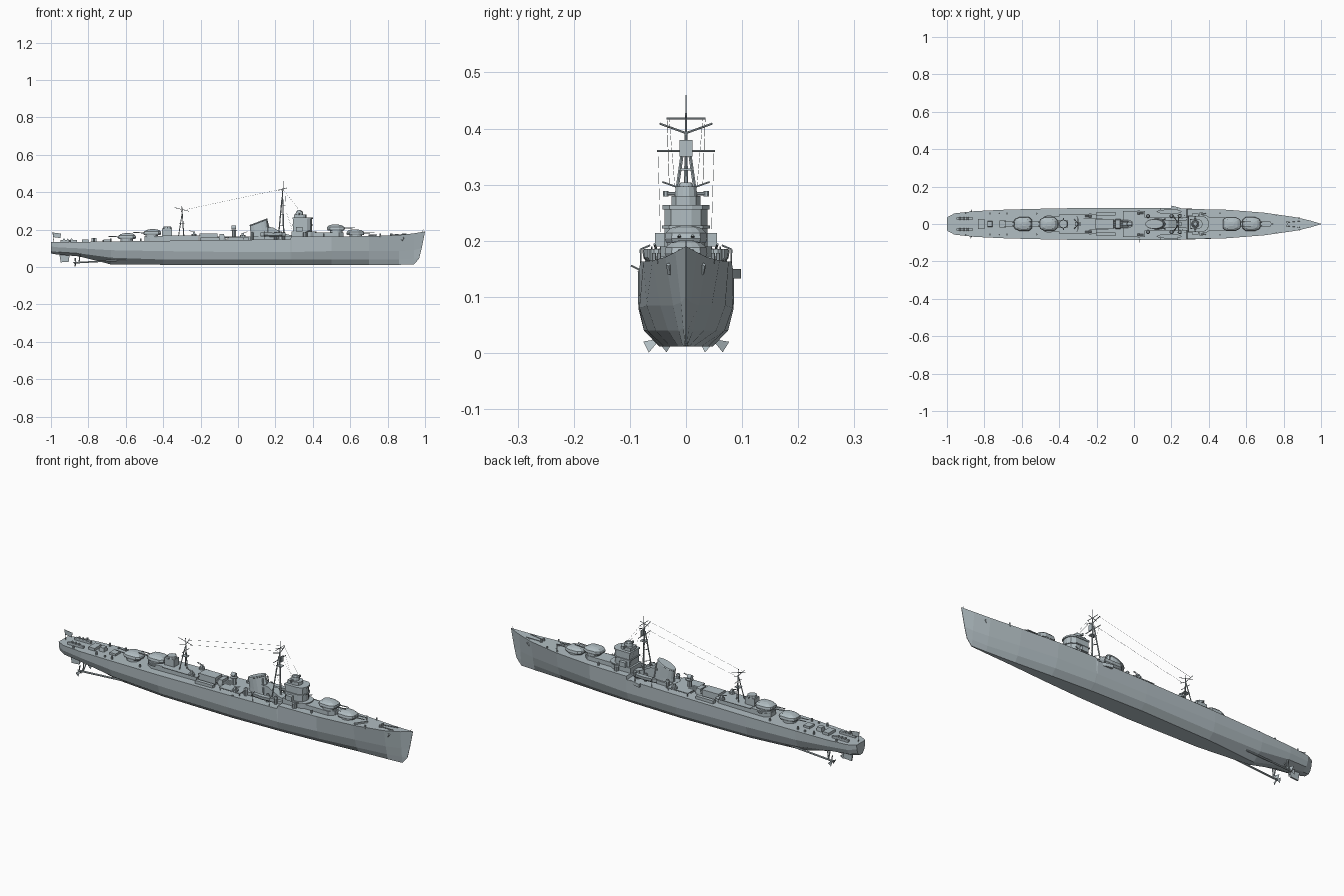
import bpy, bmesh, math
from mathutils import Vector

def material(name, col):
    m = bpy.data.materials.new(name)
    m.diffuse_color = (*col, 1)
    return m

GREY = material("ship_grey", (0.44, 0.51, 0.54))
parts = {}

def bm_of(name):
    return parts.setdefault(name, bmesh.new())

def loft(name, rings):
    """Skin a list of equal-length closed rings and cap both ends."""
    bm = bm_of(name)
    vs = [[bm.verts.new(p) for p in r] for r in rings]
    n = len(vs[0])
    for a, b in zip(vs, vs[1:]):
        for i in range(n):
            j = (i + 1) % n
            bm.faces.new((a[i], a[j], b[j], b[i]))
    bm.faces.new(vs[0][::-1])
    bm.faces.new(vs[-1])

def prism(name, pts, z0, z1, s=1.0):
    """Plan-view polygon raised from z0 to z1, top scaled by s."""
    cx = sum(p[0] for p in pts) / len(pts)
    cy = sum(p[1] for p in pts) / len(pts)
    loft(name, [[(x, y, z0) for x, y in pts],
                [(cx + (x - cx) * s, cy + (y - cy) * s, z1) for x, y in pts]])

def box(name, x0, x1, y0, y1, z0, z1, s=1.0):
    prism(name, [(x0, y0), (x1, y0), (x1, y1), (x0, y1)], z0, z1, s)

def oval(cx, cy, a, b, n=12):
    return [(cx + a * math.cos(2 * math.pi * (i + .5) / n),
             cy + b * math.sin(2 * math.pi * (i + .5) / n)) for i in range(n)]

def cyl(name, x, y, z0, z1, r, s=1.0, n=12):
    prism(name, oval(x, y, r, r, n), z0, z1, s)

def rod(name, p, q, r, n=6, r2=None):
    p, q = Vector(p), Vector(q)
    rot = (q - p).to_track_quat('Z', 'Y')
    loft(name, [[c + rot @ Vector((x, y, 0)) for x, y in oval(0, 0, k, k, n)]
                for c, k in ((p, r), (q, r if r2 is None else r2))])

def side(name, prof, w):
    """Side-view (x, z) profile spread to half width w."""
    loft(name, [[(x, -w, z) for x, z in prof], [(x, w, z) for x, z in prof]])

# hull: x, then half width and height of deck edge, side, bilge, bottom
stations = [
    (-1.0, .035, .133, .034, .11, .025, .085, .012, .072),
    (-.96, .057, .133, .055, .105, .045, .08, .02, .066),
    (-.85, .069, .134, .067, .10, .055, .073, .02, .057),
    (-.68, .077, .137, .076, .09, .06, .05, .015, .014),
    (-.4, .084, .14, .083, .085, .07, .04, .04, .012),
    (0, .086, .145, .085, .08, .075, .04, .048, .012),
    (.28, .084, .148, .083, .08, .069, .04, .04, .012),
    (.285, .081, .163, .083, .08, .069, .04, .04, .012),
    (.5, .076, .163, .07, .085, .054, .04, .028, .012),
    (.7, .06, .165, .046, .085, .032, .04, .014, .012),
    (.86, .037, .171, .023, .085, .013, .04, .006, .012),
    (.94, .019, .18, .009, .09, .005, .045, .002, .013)]
rings = []
for x, *c in stations:
    half = [(x, c[i], c[i + 1]) for i in (0, 2, 4, 6)]
    rings.append(half + [(a, -b, d) for a, b, d in half[::-1]])
stem = [(1.0, .001, .19), (.982, .001, .1), (.968, .001, .045), (.945, .001, .018)]
rings.append(stem + [(a, -b, d) for a, b, d in stem[::-1]])
loft("hull", rings)

# gun turrets: x, base height, facing
def turret(name, x, z, d):
    cyl(name + "_base", x, 0, z - .012, z + .006, .034, n=16)
    plan = [(-.05, .022), (-.035, .036), (.015, .038), (.042, .026), (.046, .012)]
    plan = plan + [(a, -b) for a, b in plan[::-1]]
    loft(name + "_house", [[(x + d * a * s + d * o, b * s, z + h) for a, b in plan]
         for s, h, o in ((.92, .004, 0), (1, .012, 0), (.95, .022, 0), (.7, .031, -.003), (.3, .035, -.004))])
    for y in (-.012, .012):
        rod(name + "_guns", (x + d * .035, y, z + .015), (x + d * .1, y, z + .018), .0032, 8, .002)

for name, x, z, d in (("turret_a", .63, .166, 1), ("turret_b", .525, .192, 1),
                      ("turret_c", -.46, .167, -1), ("turret_d", -.595, .146, -1)):
    turret(name, x, z, d)

# forward deckhouse under the raised turret
prism("forward_deckhouse", [(.4, -.036), (.54, -.036), (.565, -.015), (.565, .015),
                            (.54, .036), (.4, .036)], .16, .185)
# bridge: stacked blocks with a rounded front
def bridge_plan(x0, x1, w):
    return [(x0, -w), (x1 - w * .7, -w), (x1 - w * .2, -w * .7), (x1, -w * .25),
            (x1, w * .25), (x1 - w * .2, w * .7), (x1 - w * .7, w), (x0, w)]
prism("bridge_base", bridge_plan(.285, .42, .045), .16, .19)
prism("bridge_tower", bridge_plan(.295, .395, .038), .19, .258)
prism("bridge_walkway", bridge_plan(.29, .4, .043), .222, .227)
prism("bridge_roof", bridge_plan(.292, .4, .042), .256, .264)
prism("bridge_top", bridge_plan(.3, .365, .026), .264, .28)
cyl("director", .328, 0, .278, .297, .021, .9)
cyl("director_cap", .328, 0, .297, .304, .014, .7)
rod("rangefinder", (.328, -.04, .284), (.328, .04, .284), .0035, 8)
for s in (-1, 1):
    cyl("rangefinder_ends", .328, s * .036, .279, .289, .005, n=8)
    box("bridge_wings", .31, .345, s * .045 - .01, s * .045 + .01, .19, .214)
    cyl("bridge_guns_tub", .36, s * .053, .163, .185, .012, n=10)
    rod("bridge_guns", (.36, s * .053, .185), (.385, s * .056, .194), .0022)

# funnel with slanted top and forward uptake
loft("funnel", [[(x, y, z0 + k * (x - .11)) for x, y in oval(cx, 0, a, b, 16)]
     for cx, a, b, z0, k in ((.125, .06, .03, .145, 0), (.122, .056, .028, .18, 0),
                             (.11, .048, .025, .236, .38), (.11, .05, .027, .238, .38),
                             (.109, .048, .025, .243, .38))])
side("uptake", [(.14, .145), (.285, .145), (.285, .17), (.25, .178), (.185, .212), (.15, .215)], .022)
box("funnel_house", .05, .285, -.036, .036, .143, .163)
for s in (-1, 1):
    rod("steam_pipes", (.165, s * .027, .16), (.155, s * .02, .245), .003)
    for x in (.075, .2, .245):
        cyl("ventilators", x, s * .043, .145, .178, .008, n=8)
        cyl("ventilators", x, s * .043, .178, .186, .011, .6, 8)

# boats on davits
for s in (-1, 1):
    loft("boats", [[(x, s * .066 + w * c, .172 + h * .011 + abs(x - .19) * .04) for c, h in
         ((-1, 1), (1, 1), (.8, -.3), (.0, -1), (-.8, -.3))]
         for x, w in ((.12, .001), (.14, .009), (.19, .012), (.235, .01), (.255, .002))])
    for x in (.14, .235):
        rod("davits", (x, s * .08, .145), (x, s * .081, .185), .0016)
        rod("davits", (x, s * .081, .185), (x, s * .064, .192), .0016)
# side platform and boom
prism("side_platform", [(.2, .08), (.26, .08), (.235, .09), (.2, .098)], .133, .15)
rod("side_boom", (.03, -.08, .147), (.03, -.098, .156), .0015)

# foremast
top = (.238, 0, .395)
rod("foremast", (.245, 0, .15), top, .0045, 8, .003)
for s in (-1, 1):
    rod("foremast", (.215, s * .036, .15), (.236, s * .004, .375), .0032, 6)
    rod("foremast", (.222, s * .026, .22), (.243, 0, .22), .0018)
    rod("foremast_yards", (.24, 0, .392), (.235, s * .047, .409), .0018)
    rod("foremast", (.226, s * .018, .28), (.241, 0, .28), .0018)
rod("topmast", (.238, 0, .37), (.243, 0, .46), .0025, 6, .001)
rod("foremast_yards", (.237, -.052, .36), (.237, .052, .36), .0018)
rod("foremast_yards", (.24, -.035, .418), (.24, .035, .418), .0016)
rod("foremast_yards", (.215, 0, .41), (.262, 0, .423), .0015)
box("foremast_lookout", .225, .255, -.011, .011, .325, .329)
box("radar", .25, .253, -.012, .012, .35, .38)

# light gun platforms amidships
def light_gun(x, y, z, d):
    cyl("light_gun_tubs", x, y, z, z + .008, .015, n=10)
    box("light_guns", x - .007, x + .007, y - .006, y + .006, z + .008, z + .021, .7)
    for o in (-.003, .003):
        rod("light_guns", (x, y + o, z + .018), (x + d * .026, y + o, z + .027), .0014)

box("gun_platform", -.06, .06, -.07, .07, .158, .162)
box("gun_platform_house", -.05, .05, -.03, .03, .143, .158)
for s in (-1, 1):
    light_gun(.025, s * .058, .162, 1)
    light_gun(-.235, s * .042, .168, -1)
    for x in (-.055, .055):
        rod("gun_platform_posts", (x, s * .066, .143), (x, s * .066, .159), .0015)
# searchlight tower
cyl("searchlight_tower", -.022, 0, .158, .197, .011, n=8)
cyl("searchlight_platform", -.022, 0, .195, .199, .018)
rod("searchlight", (-.034, 0, .211), (-.012, 0, .211), .011, 12)

# torpedo mount and reload house
cyl("torpedo_mount", -.085, 0, .143, .153, .025)
for i in range(4):
    y = (i - 1.5) * .0115
    rod("torpedo_tubes", (-.125, y, .159), (-.03, y, .159), .0052, 8)
box("torpedo_shield", -.1, -.072, -.026, .026, .153, .176, .85)
box("reload_house", -.205, -.11, -.028, .028, .14, .18)
for s in (-1, 1):
    box("reload_boxes", -.2, -.1, s * .055 - .009, s * .055 + .009, .141, .158)

# aft deckhouse with control tower
prism("aft_deckhouse", [(-.5, -.02), (-.47, -.04), (-.21, -.04), (-.21, .04),
                        (-.47, .04), (-.5, .02)], .135, .166)
box("aft_deckhouse_deck", -.4, -.2, -.05, .05, .165, .168)
cyl("aft_turret_platform", -.455, 0, .155, .16, .047, n=16)
box("aft_tower", -.405, -.352, -.02, .02, .165, .205)
cyl("aft_tower_cap", -.378, 0, .205, .216, .024, .9, 10)
rod("aft_rangefinder", (-.378, -.032, .209), (-.378, .032, .209), .003)

# mainmast
rod("mainmast", (-.29, 0, .165), (-.3, 0, .325), .0032, 6, .0015)
for s in (-1, 1):
    rod("mainmast", (-.318, s * .024, .165), (-.299, s * .002, .285), .0024)
    rod("mainmast_yards", (-.299, 0, .29), (-.305, s * .042, .305), .0015)
rod("mainmast_yards", (-.34, 0, .318), (-.262, 0, .298), .0014)
rod("mainmast_yards", (-.298, -.03, .262), (-.298, .03, .262), .0014)
box("mainmast_platform", -.315, -.285, -.012, .012, .232, .235)

# rigging
for s in (-1, 1):
    rod("rigging", (.237, s * .034, .417), (-.304, s * .03, .302), .0005, 3)
    rod("rigging", (.237, s * .05, .36), (.29, s * .045, .2), .0004, 3)
    rod("rigging", (.24, s * .03, .418), (.33, s * .02, .3), .0004, 3)

# stern fittings: charge racks, throwers, winches, flag
for s in (-1, 1):
    box("charge_racks", -.95, -.86, s * .03 - .006, s * .03 + .006, .132, .145)
    for i in range(3):
        rod("charges", (-.93 + i * .02, s * .03 - .008, .147), (-.93 + i * .02, s * .03 + .008, .147), .005, 8)
    for x in (-.77, -.68, -.52):
        cyl("deck_vents", x, s * .056, .133, .152, .005, n=8)
    for x in (-.9, -.72, .46, .76, .88):
        y = s * (.02 if x > .8 else .048 if x > .7 else .057)
        cyl("bollards", x, y, .13 if x < 0 else .16, .145 if x < 0 else .178, .004, n=8)
box("charge_thrower", -.835, -.8, -.028, .028, .132, .148)
box("charge_loader", -.785, -.755, -.016, .016, .132, .155, .8)
box("aft_hatch", -.72, -.685, -.02, .02, .133, .147)
rod("flagstaff", (-.985, 0, .13), (-.99, 0, .187), .0015)
side("flag", [(-.988, .16), (-.95, .155), (-.946, .179), (-.989, .184)], .0008)

# bow fittings: breakwater, windlass, chains, anchors, jackstaff
for s in (-1, 1):
    rod("breakwater", (.74, 0, .171), (.7, s * .05, .169), .005, 4)
    cyl("windlass", .82, s * .01, .165, .18, .007, n=10)
    rod("anchor_chains", (.82, s * .01, .172), (.9, s * .018, .177), .002, 5)
    rod("anchors", (.885, s * .031, .158), (.875, s * .028, .142), .005, 5)
rod("jackstaff", (.985, 0, .18), (.99, 0, .2), .001)

# rudder, shafts and propellers
side("rudder", [(-.955, .068), (-.9, .068), (-.905, .028), (-.948, .025)], .004)
for s in (-1, 1):
    hub = Vector((-.87, s * .05, .023))
    rod("shafts", hub, (-.56, s * .045, .04), .0045, 8)
    rod("shaft_struts", hub + Vector((.02, 0, 0)), (-.845, s * .03, .065), .003)
    rod("shaft_struts", hub + Vector((.02, 0, 0)), (-.845, s * .052, .075), .003)
    rod("propellers", hub + Vector((.008, 0, 0)), hub - Vector((.012, 0, 0)), .006, 8, .002)
    for deg in (90, 210, 330):
        a = math.radians(deg)
        u = Vector((0, math.cos(a), math.sin(a)))
        v = Vector((.35, -math.sin(a), math.cos(a)))
        quad = [hub + u * p + v * q for p, q in ((.003, -.003), (.024, -.011), (.025, .011), (.003, .003))]
        loft("propellers", [[p + Vector((o, 0, 0)) for p in quad] for o in (-.001, .001)])

# turn the collected parts into objects
for name, bm in parts.items():
    bmesh.ops.recalc_face_normals(bm, faces=bm.faces[:])
    me = bpy.data.meshes.new(name)
    bm.to_mesh(me)
    bm.free()
    me.materials.append(GREY)
    bpy.context.collection.objects.link(bpy.data.objects.new(name, me))
